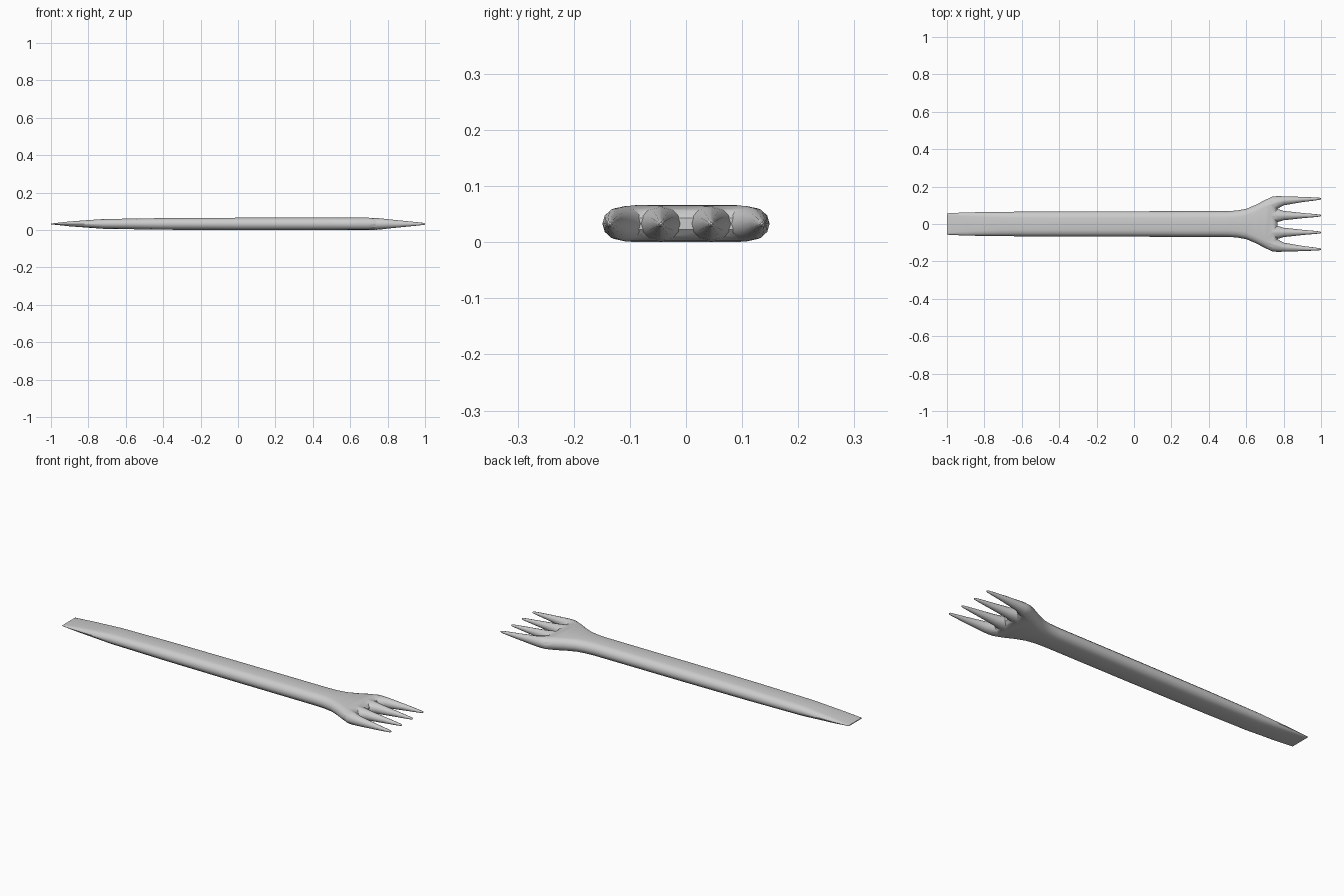
import bpy, bmesh, math

CZ = 0.033  # mid height of the tool


def loft(name, sections, steps=6):
    """Skin rounded flat sections given as (x, y centre, half width, half height, side radius)."""
    bm = bmesh.new()
    rings = []
    for x, yc, w, h, r in sections:
        ring = []
        for side in (1, -1):
            for i in range(steps + 1):
                a = math.pi * i / steps
                y = side * (w - r + r * math.sin(a))
                z = side * h * math.cos(a)
                ring.append(bm.verts.new((x, yc + y, CZ + z)))
        rings.append(ring)
    n = len(rings[0])
    for a, b in zip(rings, rings[1:]):
        for i in range(n):
            j = (i + 1) % n
            bm.faces.new((a[i], a[j], b[j], b[i]))
    bm.faces.new(rings[0])
    bm.faces.new(rings[-1])
    bmesh.ops.recalc_face_normals(bm, faces=bm.faces)
    mesh = bpy.data.meshes.new(name)
    bm.to_mesh(mesh)
    bm.free()
    ob = bpy.data.objects.new(name, mesh)
    bpy.context.collection.objects.link(ob)
    return ob


# Handle with chisel end, flaring into the palm
fork = loft("fork_body", [
    (-1.00, 0, 0.057, 0.002, 0.010),
    (-0.90, 0, 0.062, 0.013, 0.022),
    (-0.72, 0, 0.065, 0.026, 0.032),
    (-0.40, 0, 0.067, 0.031, 0.035),
    (0.00, 0, 0.068, 0.033, 0.036),
    (0.50, 0, 0.069, 0.033, 0.036),
    (0.55, 0, 0.072, 0.033, 0.036),
    (0.60, 0, 0.081, 0.033, 0.037),
    (0.65, 0, 0.102, 0.033, 0.038),
    (0.70, 0, 0.128, 0.033, 0.038),
    (0.74, 0, 0.146, 0.031, 0.038),
    (0.755, 0, 0.146, 0.024, 0.036),
    (0.767, 0, 0.135, 0.010, 0.030)])

# Four pointed tines, outer pair bending out from the palm
inner = [(0.68, 0.045, 0.034, 0.027), (0.74, 0.045, 0.041, 0.0315),
         (0.77, 0.045, 0.034, 0.029), (0.80, 0.045, 0.025, 0.025),
         (0.90, 0.045, 0.014, 0.015), (0.97, 0.045, 0.008, 0.008),
         (0.995, 0.045, 0.005, 0.005), (1.00, 0.045, 0.002, 0.002)]
outer = [(0.68, 0.075, 0.034, 0.027), (0.74, 0.106, 0.041, 0.0315),
         (0.77, 0.116, 0.033, 0.029), (0.80, 0.124, 0.024, 0.025),
         (0.90, 0.131, 0.014, 0.015), (0.97, 0.134, 0.008, 0.008),
         (0.995, 0.135, 0.005, 0.005), (1.00, 0.135, 0.002, 0.002)]

bpy.context.view_layer.objects.active = fork
for label, path in (("inner", inner), ("outer", outer)):
    for side in (1, -1):
        tine = loft(label + "_tine",
                    [(x, side * y, w, h, w * 0.95) for x, y, w, h in path])
        mod = fork.modifiers.new("join_tine", 'BOOLEAN')
        mod.operation = 'UNION'
        mod.solver = 'EXACT'
        mod.object = tine
        bpy.ops.object.modifier_apply(modifier=mod.name)
        bpy.data.objects.remove(tine)

# Smooth sides, crisp chisel edge
bpy.ops.object.select_all(action='DESELECT')
fork.select_set(True)
bpy.ops.object.shade_smooth_by_angle(angle=math.radians(40))
